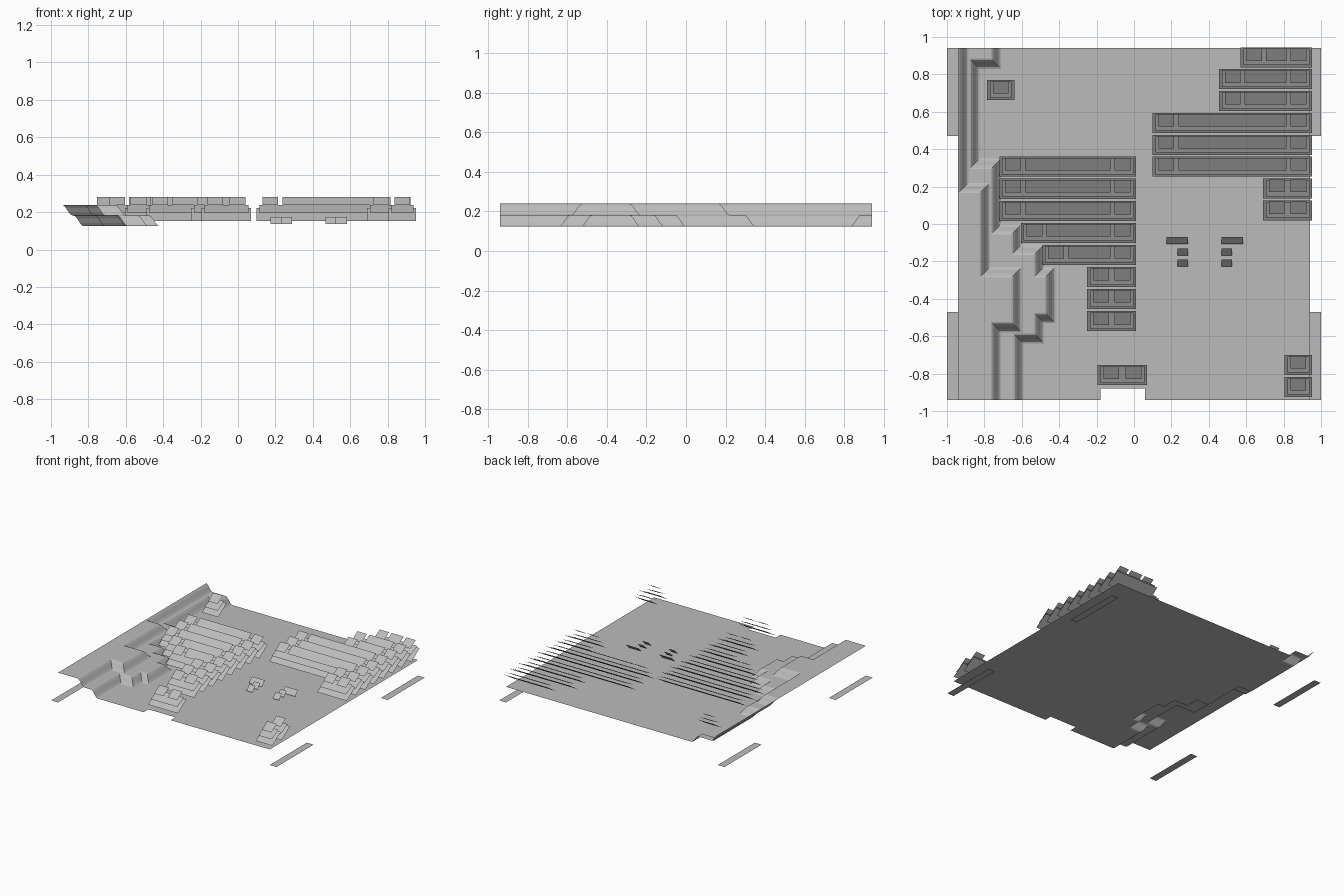
import bpy, bmesh

if "Cube" in bpy.data.objects:
    bpy.data.objects.remove(bpy.data.objects["Cube"])

# One flat colour for the whole model
grey = bpy.data.materials.new("plain grey")
grey.diffuse_color = (0.5, 0.5, 0.5, 1)
grey.use_nodes = True
grey.node_tree.nodes["Principled BSDF"].inputs["Base Color"].default_value = grey.diffuse_color

LOW, STEP, RUN = 0.125, 0.057, 0.055   # ground height, cliff height, cliff width


def finish(bm, name):
    """Turn every face upwards and make the object."""
    bm.normal_update()
    for f in bm.faces:
        if f.normal.z < 0:
            f.normal_flip()
    me = bpy.data.meshes.new(name)
    bm.to_mesh(me)
    bm.free()
    me.materials.append(grey)
    ob = bpy.data.objects.new(name, me)
    bpy.context.collection.objects.link(ob)
    return ob


def flat(bm, pts, z):
    """Level polygon."""
    f = bm.faces.new([bm.verts.new((x, y, z)) for x, y in pts])
    bm.normal_update()
    bmesh.ops.triangulate(bm, faces=[f])


def slant(bm, x0, x1, y0, y1, z0, z1):
    """Leaning panel, low at the front and high at the back."""
    bm.faces.new([bm.verts.new(p) for p in
                  ((x0, y0, z0), (x1, y0, z0), (x1, y1, z1), (x0, y1, z1))])


def inset(path, d):
    """Offset a right-angled contour towards the high side."""
    normals = []
    for (ax, ay), (bx, by) in zip(path, path[1:]):
        n = abs(bx - ax) + abs(by - ay)
        normals.append(((by - ay) / n, -(bx - ax) / n))
    out = []
    for i, (x, y) in enumerate(path):
        if 0 < i < len(path) - 1:
            a, b = normals[i - 1], normals[i]
            nx, ny = a[0] + b[0], a[1] + b[1]
        else:
            nx, ny = normals[0] if i == 0 else normals[-1]
        out.append((x + nx * d, y + ny * d))
    return out


def cliff(bm, path, z):
    """Loft an S-shaped slope along a contour."""
    rings = []
    for t in (0, 0.15, 0.35, 0.65, 0.85, 1):
        h = z + STEP * t * t * (3 - 2 * t)
        rings.append([bm.verts.new((x, y, h)) for x, y in inset(path, RUN * t)])
    for r, s in zip(rings, rings[1:]):
        for i in range(len(r) - 1):
            bm.faces.new((r[i], r[i + 1], s[i + 1], s[i]))


# Terrain: three level areas joined by two cliffs
lower = [(-.71, .94), (-.71, .83), (-.825, .83), (-.825, .35), (-.71, .35),
         (-.71, 0), (-.6, 0), (-.6, -.11), (-.48, -.11), (-.48, -.23),
         (-.42, -.23), (-.42, -.53), (-.48, -.53), (-.48, -.64),
         (-.59, -.64), (-.59, -.94)]
upper = [(-.885, .94), (-.885, .22), (-.77, .22), (-.77, -.23), (-.6, -.23),
         (-.6, -.58), (-.71, -.58), (-.71, -.94)]
bm = bmesh.new()
flat(bm, lower + [(-.18, -.94), (-.18, -.88), (.06, -.88), (.06, -.94),
                  (.94, -.94), (.94, .94)], LOW)
cliff(bm, lower, LOW)
flat(bm, inset(lower, RUN) + upper[::-1], LOW + STEP)
cliff(bm, upper, LOW + STEP)
flat(bm, inset(upper, RUN)[1:] + [(-.94, -.94)], LOW + 2 * STEP)
finish(bm, "terrain")

# Corner strips on the floor
for sx in (-1, 1):
    for sy in (-1, 1):
        bm = bmesh.new()
        flat(bm, [(sx * .94, sy * .47), (sx, sy * .47),
                  (sx, sy * .94), (sx * .94, sy * .94)], 0)
        finish(bm, "corner_strip")


def building(x0, x1, back):
    """Three leaning tiers; the top tier is split into blocks."""
    bm = bmesh.new()
    slant(bm, x0, x1, back - .107, back, .152, .222)
    slant(bm, x0 + .015, x1 - .015, back - .095, back - .008, .195, .238)
    blocks = [(x0 + .031, x0 + .115)]
    if x1 - x0 > .2:
        blocks.append((x1 - .115, x1 - .031))
    if x1 - x0 > .3:
        blocks.append((x0 + .137, x1 - .137))
    for a, b in blocks:
        slant(bm, a, b, back - .073, back - .006, .237, .28)
    finish(bm, "building")


# Rows of buildings: left block, right block, then the single ones
for i, x0 in enumerate((-.72, -.72, -.72, -.605, -.49, -.25, -.25, -.25)):
    building(x0, .012, .36 - i * .118)
for i, x0 in enumerate((.57, .455, .455, .10, .10, .10, .69, .69)):
    building(x0, .952, .945 - i * .117)
for x0, x1, back in ((-.785, -.64, .77), (.805, .952, -.70),
                     (.805, .952, -.817), (-.195, .07, -.755)):
    building(x0, x1, back)

# Small mirrored huts in the open square
for s in (-1, 1):
    for a, b, back in ((.09, .205, -.07), (.09, .145, -.13), (.09, .145, -.19)):
        x0, x1 = sorted((.378 + s * a, .378 + s * b))
        bm = bmesh.new()
        slant(bm, x0, x1, back - .038, back, .136, .174)
        finish(bm, "hut")
